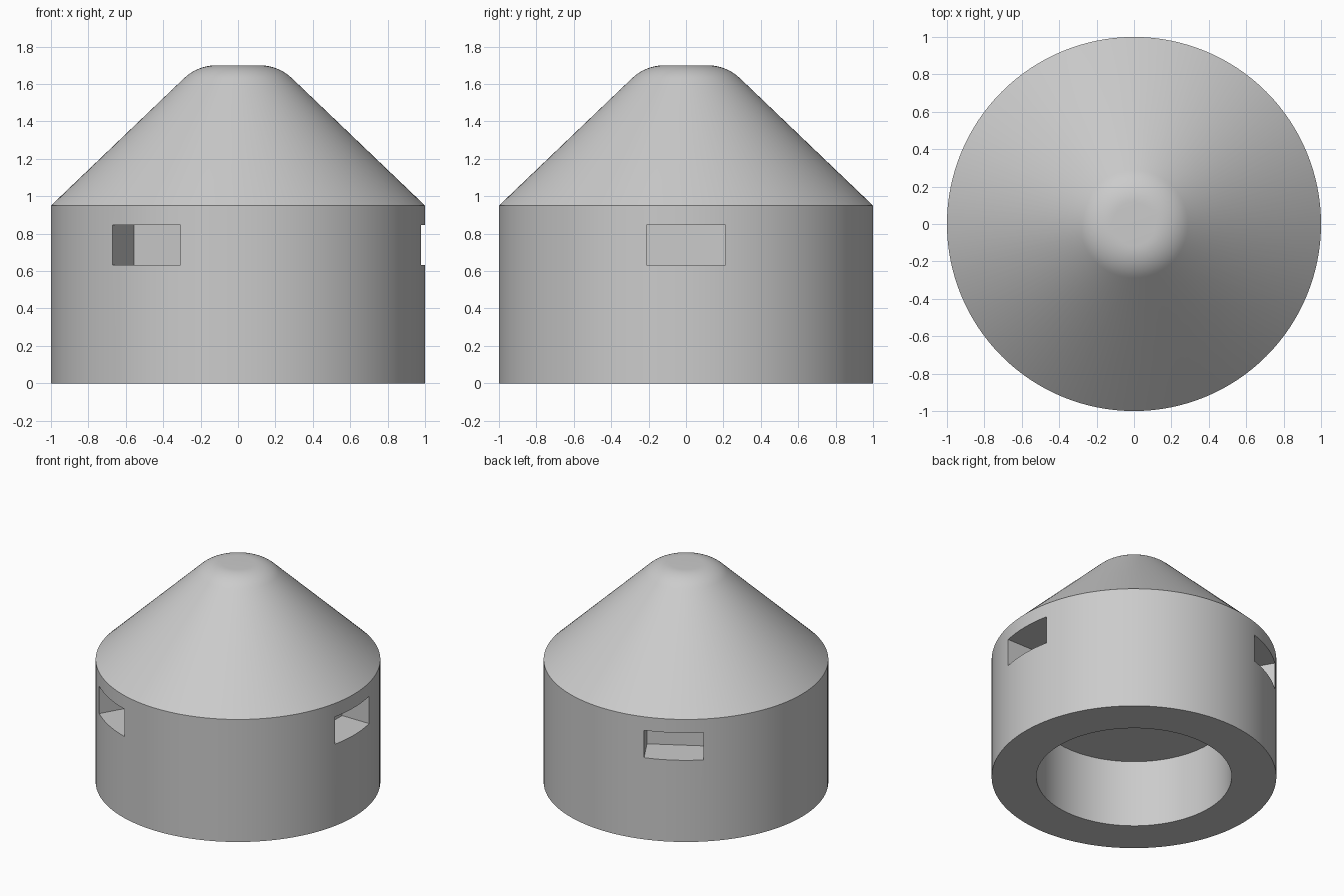
import bpy, bmesh, math
from mathutils import Matrix, Vector

if "Cube" in bpy.data.objects:
    bpy.data.objects.remove(bpy.data.objects["Cube"])

SEGMENTS = 128
BASE_H, TOP_H = 0.95, 1.70      # cylinder height, total height
BORE_R, BORE_H = 0.686, 0.52    # blind hole in the underside
FILLET, TIP_R = 0.25, 0.216     # tip rounding, unrounded tip radius

grey = bpy.data.materials.new("light_grey")
grey.diffuse_color = (0.6, 0.6, 0.6, 1)
grey.use_nodes = True
grey.node_tree.nodes["Principled BSDF"].inputs["Base Color"].default_value = grey.diffuse_color


def add_object(name, bm):
    bmesh.ops.recalc_face_normals(bm, faces=bm.faces)
    mesh = bpy.data.meshes.new(name)
    bm.to_mesh(mesh)
    bm.free()
    obj = bpy.data.objects.new(name, mesh)
    bpy.context.collection.objects.link(obj)
    mesh.materials.append(grey)
    return obj


def lathe(name, profile):
    """Revolve (radius, z) points about z; the two open ends are capped."""
    bm = bmesh.new()
    rings = []
    for r, z in profile:
        angles = [math.tau * i / SEGMENTS for i in range(SEGMENTS)]
        rings.append([bm.verts.new((r * math.cos(a), r * math.sin(a), z)) for a in angles])
    for low, high in zip(rings, rings[1:]):
        for i in range(SEGMENTS):
            j = (i + 1) % SEGMENTS
            bm.faces.new((low[i], low[j], high[j], high[i]))
    bm.faces.new(rings[0])
    bm.faces.new(rings[-1])
    return add_object(name, bm)


# Body: bored cylinder with a cone and rounded tip
slope = math.atan2(TOP_H - BASE_H, 1 - TIP_R)
flat_r = TIP_R - FILLET * math.tan(slope / 2)
profile = [(BORE_R, BORE_H), (BORE_R, 0), (1, 0), (1, BASE_H)]
for i in range(11):
    a = slope * (1 - i / 10)
    profile.append((flat_r + FILLET * math.sin(a), TOP_H - FILLET * (1 - math.cos(a))))
body = lathe("cone_topped_body", profile)

# Three rectangular pockets around the wall
bm = bmesh.new()
for k in range(3):
    place = (Matrix.Rotation(math.tau * k / 3, 4, 'Z')
             @ Matrix.Translation((0.746 + 0.25, 0, 0.739))
             @ Matrix.Diagonal((0.5, 0.42, 0.212, 1)))
    bmesh.ops.create_cube(bm, size=1, matrix=place)
cutter = add_object("pocket_cutter", bm)

mod = body.modifiers.new("pockets", 'BOOLEAN')
mod.operation = 'DIFFERENCE'
mod.solver = 'EXACT'
mod.object = cutter
bpy.context.view_layer.objects.active = body
body.select_set(True)
cutter.select_set(False)
bpy.ops.object.modifier_apply(modifier=mod.name)
bpy.data.objects.remove(cutter, do_unlink=True)

# Smooth round surfaces, keep the rims and pockets crisp
bpy.ops.object.shade_smooth_by_angle(angle=math.radians(30))
